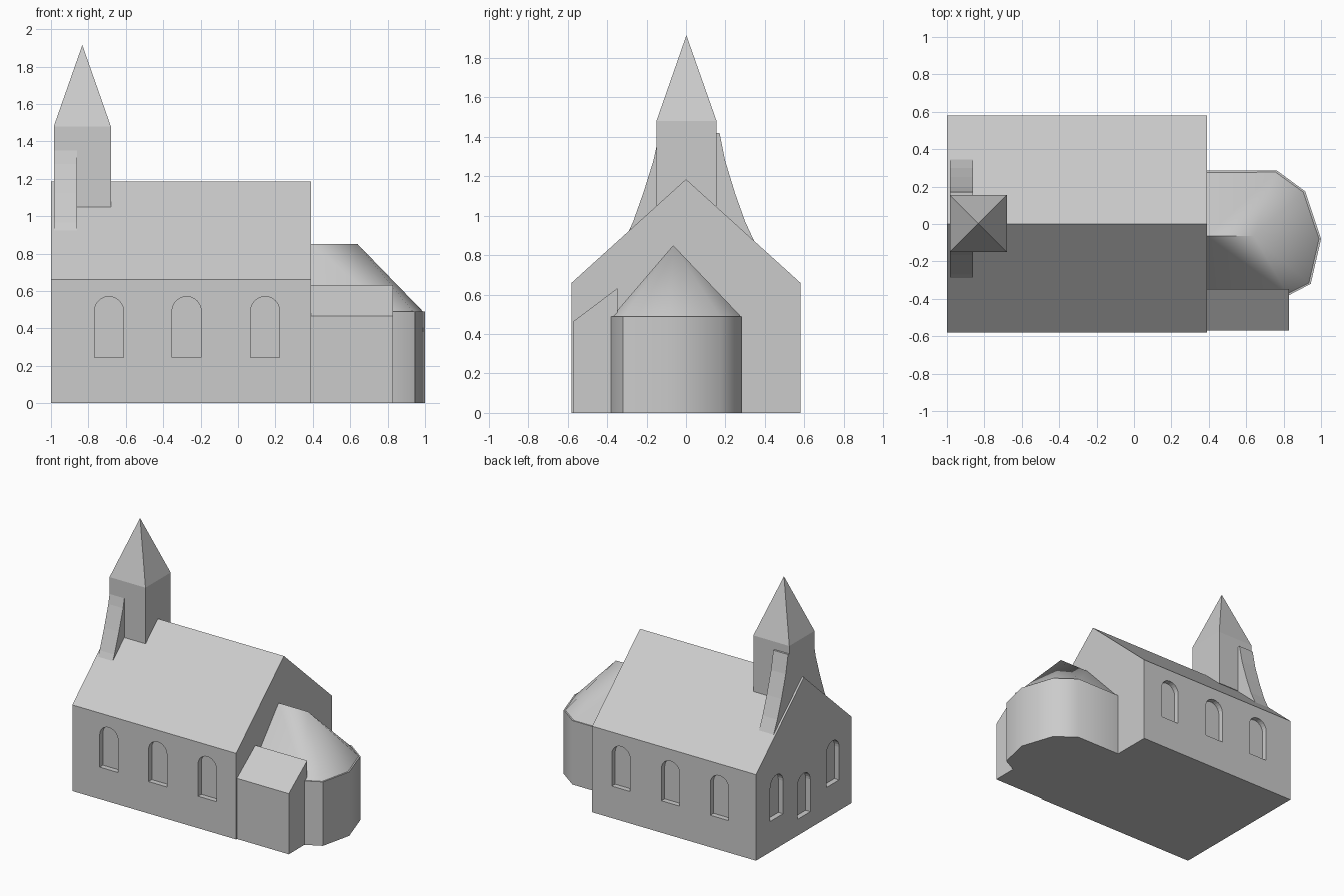
import bpy, bmesh, math
from mathutils import Vector

if "Cube" in bpy.data.objects:
    bpy.data.objects.remove(bpy.data.objects["Cube"])

stone = bpy.data.materials.new("light grey stone")
stone.diffuse_color = (0.6, 0.6, 0.6, 1)
stone.use_nodes = True
stone.node_tree.nodes["Principled BSDF"].inputs["Base Color"].default_value = stone.diffuse_color


def finish(name, bm):
    bmesh.ops.recalc_face_normals(bm, faces=bm.faces)
    me = bpy.data.meshes.new(name)
    bm.to_mesh(me)
    bm.free()
    me.materials.append(stone)
    ob = bpy.data.objects.new(name, me)
    bpy.context.collection.objects.link(ob)
    return ob


def add_prism(bm, profile, axis, a, b):
    """Extrude a 2D profile along an axis, from a to b."""
    def place(p, t):
        c = list(p)
        c.insert("xyz".index(axis), t)
        return bm.verts.new(c)
    low = [place(p, a) for p in profile]
    high = [place(p, b) for p in profile]
    bm.faces.new(low)
    bm.faces.new(high)
    n = len(profile)
    for i in range(n):
        j = (i + 1) % n
        bm.faces.new((low[i], low[j], high[j], high[i]))


def prism(name, profile, axis, a, b):
    bm = bmesh.new()
    add_prism(bm, profile, axis, a, b)
    return finish(name, bm)


def hull(name, points):
    bm = bmesh.new()
    for p in points:
        bm.verts.new(p)
    bmesh.ops.convex_hull(bm, input=bm.verts)
    bmesh.ops.dissolve_limit(bm, angle_limit=0.005, verts=bm.verts, edges=bm.edges)
    return finish(name, bm)


def smooth(ob, degrees):
    bpy.ops.object.select_all(action='DESELECT')
    ob.select_set(True)
    bpy.context.view_layer.objects.active = ob
    bpy.ops.object.shade_smooth_by_angle(angle=math.radians(degrees))


def arch(c, z0, z1, r=0.078, n=12):
    """Round-headed window outline centred on c."""
    top = [(c + r * math.cos(math.pi * i / n), z1 - r + r * math.sin(math.pi * i / n))
           for i in range(n + 1)]
    return [(c - r, z0), (c + r, z0)] + top


# Nave with gabled roof
nave = prism("nave", [(-0.58, 0), (0.58, 0), (0.58, 0.66), (0, 1.185), (-0.58, 0.66)],
             "x", -1, 0.39)

# Recessed round-headed windows on both long walls and the west gable
D = 0.04
bm = bmesh.new()
for x in (-0.69, -0.275, 0.145):
    for s in (-1, 1):
        add_prism(bm, arch(x, 0.245, 0.57), "y", s * (0.58 - D), s * 0.7)
for y, z0, z1 in ((0.33, 0.235, 0.565), (0.0, 0.125, 0.45), (-0.35, 0.235, 0.565)):
    add_prism(bm, arch(y, z0, z1), "x", -1.1, -1 + D)
cutter = finish("window_cutter", bm)
cutter.hide_render = True
mod = nave.modifiers.new("windows", 'BOOLEAN')
mod.operation = 'DIFFERENCE'
mod.solver = 'EXACT'
mod.object = cutter
bpy.context.view_layer.objects.active = nave
bpy.ops.object.modifier_apply(modifier=mod.name)
bpy.data.objects.remove(cutter)

# Bell tower and spire
x0, x1, y0, y1 = -0.985, -0.68, -0.15, 0.155
square = [(x0, y0), (x1, y0), (x1, y1), (x0, y1)]
prism("tower", square, "z", 1.05, 1.48)
hull("spire", [(x, y, 1.48) for x, y in square] + [((x0 + x1) / 2, 0.002, 1.915)])

# Curved buttresses leaning on the tower
prism("north_buttress", [(0.15, 1.42), (0.17, 1.42), (0.198, 1.28), (0.25, 1.11),
                         (0.3, 0.97), (0.345, 0.873), (0.15, 1.045)], "x", x0, -0.86)
prism("south_buttress", [(-0.148, 1.36), (-0.165, 1.28), (-0.215, 1.12),
                         (-0.27, 0.965), (-0.29, 0.923), (-0.148, 1.05)], "x", x0, -0.86)

# Choir with many-sided end, and its hipped roof set just inside the wall
plan = [(0.39, -0.38), (0.83, -0.38), (0.945, -0.32), (1.0, -0.08),
        (0.915, 0.175), (0.765, 0.285), (0.39, 0.285)]
smooth(prism("choir_wall", plan, "z", 0, 0.49), 40)
eaves = []
for x, y in plan:
    v = Vector((x, y)) - Vector((0.39, -0.05))
    v -= v.normalized() * 0.011
    eaves.append((0.39 + v.x, -0.05 + v.y, 0.49))
smooth(hull("choir_roof", eaves + [(0.39, -0.065, 0.85), (0.64, -0.065, 0.85)]), 45)

# Lean-to vestry beside the choir
prism("vestry", [(-0.57, 0), (-0.347, 0), (-0.347, 0.633), (-0.57, 0.465)], "x", 0.39, 0.83)
